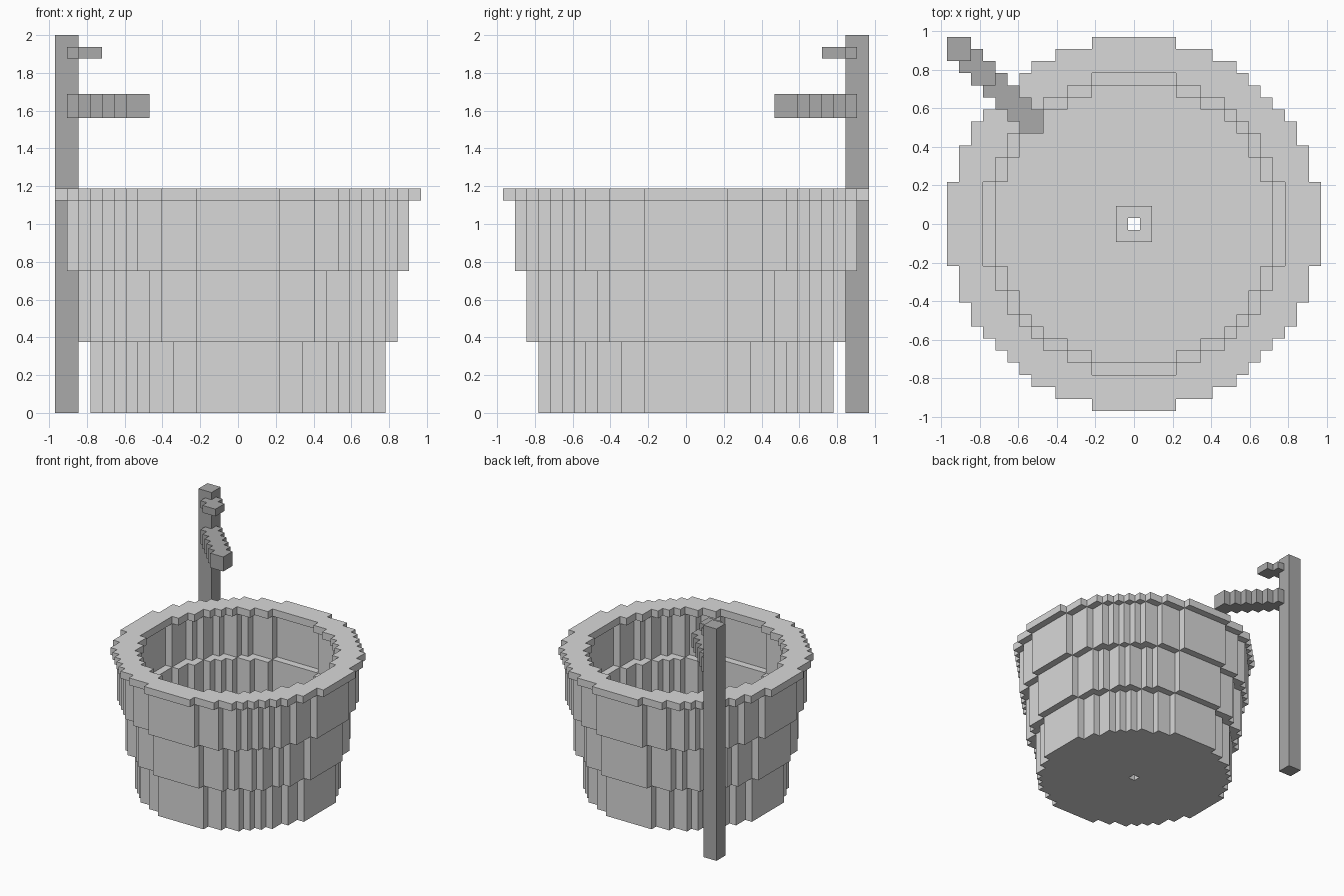
import bpy
import bmesh

U = 0.0625  # size of one block

if "Cube" in bpy.data.objects:
    bpy.data.objects.remove(bpy.data.objects["Cube"], do_unlink=True)


def material(name, value):
    mat = bpy.data.materials.new(name)
    mat.use_nodes = True
    color = (value, value, value, 1)
    mat.diffuse_color = color
    mat.node_tree.nodes["Principled BSDF"].inputs["Base Color"].default_value = color
    return mat


light_grey = material("light_grey", 0.69)
dark_grey = material("dark_grey", 0.40)


def disc(radius):
    """Block cells whose centres lie inside a circle."""
    n = int(radius) + 1
    span = range(-n, n + 1)
    return {(x, y) for x in span for y in span if x * x + y * y <= radius * radius}


def square(x0, y0, size):
    return {(x0 + i, y0 + j) for i in range(size) for j in range(size)}


def stair(steps):
    """Two-by-two blocks stepping diagonally away from the post."""
    return set().union(*(square(k - 14, 13 - k, 2) for k in range(steps)))


def slab(name, cells, bottom, top, mat):
    """Extrude a set of cells between two block levels."""
    bm = bmesh.new()
    corners = {}

    def corner(x, y):
        if (x, y) not in corners:
            corners[x, y] = bm.verts.new(((x - 0.5) * U, (y - 0.5) * U, bottom * U))
        return corners[x, y]

    for x, y in sorted(cells):
        bm.faces.new([corner(x, y), corner(x + 1, y),
                      corner(x + 1, y + 1), corner(x, y + 1)])
    result = bmesh.ops.extrude_face_region(bm, geom=bm.faces[:])
    raised = [g for g in result["geom"] if isinstance(g, bmesh.types.BMVert)]
    bmesh.ops.translate(bm, verts=raised, vec=(0, 0, (top - bottom) * U))
    bmesh.ops.recalc_face_normals(bm, faces=bm.faces[:])
    mesh = bpy.data.meshes.new(name)
    bm.to_mesh(mesh)
    bm.free()
    mesh.materials.append(mat)
    obj = bpy.data.objects.new(name, mesh)
    bpy.context.collection.objects.link(obj)
    return obj


# Tub floor with a through hole and a raised drain collar
hole = disc(0.5)
slab("tub_floor", disc(12.5) - hole, 0, 1, light_grey)
slab("drain_collar", square(-1, -1, 3) - hole, 1, 2, light_grey)

# Thin tub walls, each tier wider than the one below, under a broad rim
slab("lower_tier", disc(12.5) - disc(11.5), 1, 6, light_grey)
slab("middle_tier", disc(13.5) - disc(12.5), 6, 12, light_grey)
slab("upper_tier", disc(14.5) - disc(13.5), 12, 18, light_grey)
slab("rim", disc(15.5) - disc(12.5), 18, 19, light_grey)

# Water post with spout and handle
post = square(-15, 14, 2)
slab("post", post, 0, 32, dark_grey)
slab("spout", stair(6) - post, 25, 27, dark_grey)
slab("handle", stair(2) - post, 30, 31, dark_grey)
